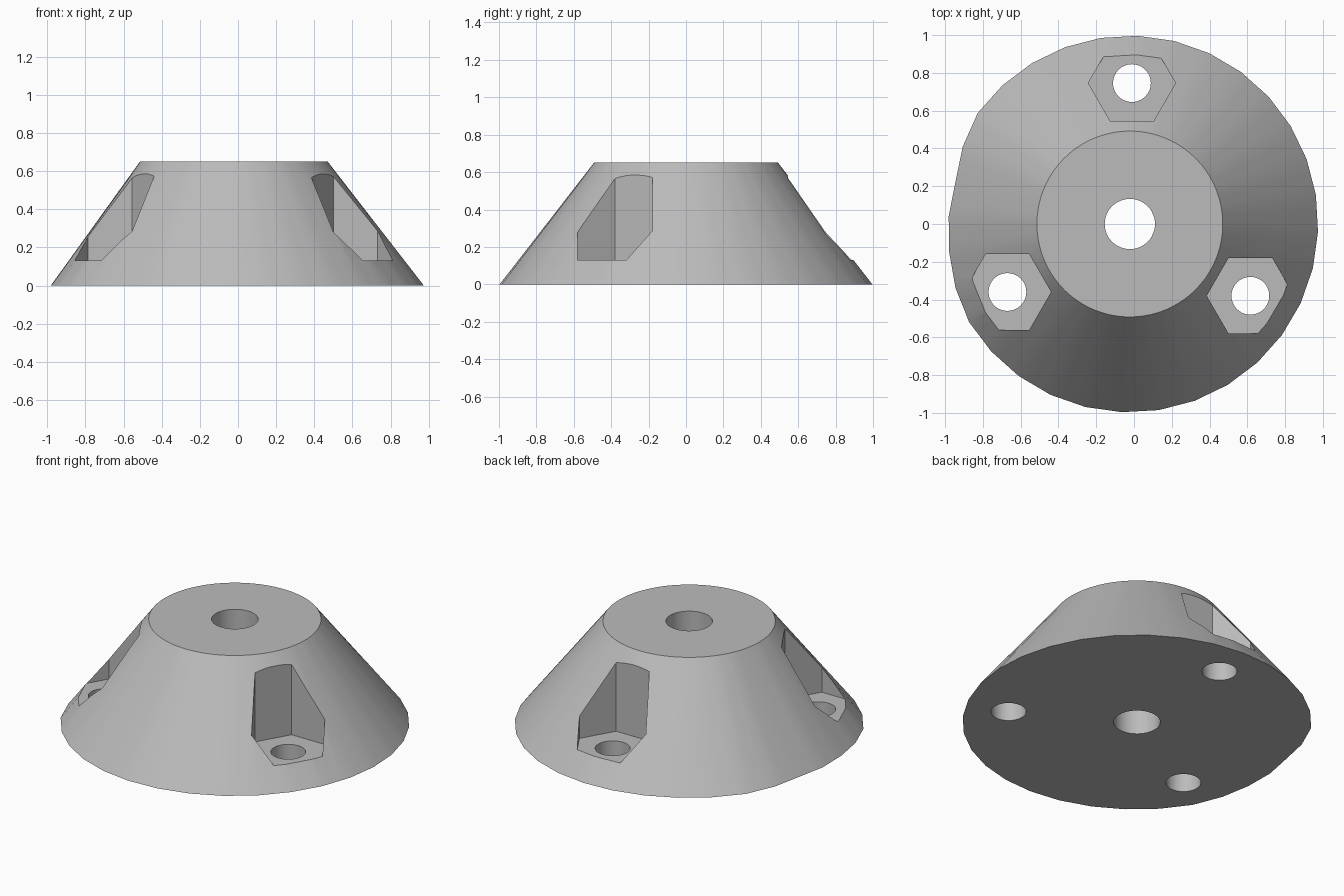
import bpy, bmesh
from math import sin, cos, radians, tau

cube = bpy.data.objects.get("Cube")
if cube:
    bpy.data.objects.remove(cube, do_unlink=True)

AXIS_X = -0.022
HEIGHT = 0.65
FLOOR = 0.13

grey = bpy.data.materials.new("plain grey")
grey.use_nodes = True
grey.diffuse_color = (0.5, 0.5, 0.5, 1)
grey.node_tree.nodes["Principled BSDF"].inputs["Base Color"].default_value = (0.5, 0.5, 0.5, 1)


def make_object(name, bm):
    bmesh.ops.recalc_face_normals(bm, faces=bm.faces)
    mesh = bpy.data.meshes.new(name)
    bm.to_mesh(mesh)
    bm.free()
    mesh.materials.append(grey)
    obj = bpy.data.objects.new(name, mesh)
    bpy.context.collection.objects.link(obj)
    return obj


def cutter(name, x, y, radius, sides, z0, z1):
    bm = bmesh.new()
    rings = [[bm.verts.new((x + radius * cos(tau * i / sides),
                            y + radius * sin(tau * i / sides), z))
              for i in range(sides)] for z in (z0, z1)]
    bm.faces.new(rings[0])
    bm.faces.new(rings[1])
    for i in range(sides):
        j = (i + 1) % sides
        bm.faces.new((rings[0][i], rings[0][j], rings[1][j], rings[1][i]))
    return make_object(name, bm)


# Tapered body: fine top circle on a coarser rim with one slightly worn-in side
SIDES, SPLIT = 32, 3
worn = {14: 0.975, 15: 0.95, 16: 0.96, 17: 0.968, 18: 0.983}


def rim_point(i):
    a = radians(-2.4 + i * 360 / SIDES)
    r = worn.get(i % SIDES, 0.997)
    return AXIS_X + r * cos(a), r * sin(a)


bm = bmesh.new()
rim, top = [], []
for i in range(SIDES):
    (ax, ay), (bx, by) = rim_point(i), rim_point(i + 1)
    for s in range(SPLIT):
        t = s / SPLIT
        a = radians(-2.4 + (i + t) * 360 / SIDES)
        rim.append(bm.verts.new((ax + (bx - ax) * t, ay + (by - ay) * t, 0)))
        top.append(bm.verts.new((AXIS_X + 0.492 * cos(a), 0.492 * sin(a), HEIGHT)))
bm.faces.new(rim)
bm.faces.new(top)
for i in range(len(rim)):
    j = (i + 1) % len(rim)
    bm.faces.new((rim[i], rim[j], top[j], top[i]))
body = make_object("tapered_body", bm)

# Centre bore, three hexagonal nut pockets and their bolt holes
cutters = [cutter("centre_bore_cutter", AXIS_X, 0, 0.133, 48, -0.1, 1)]
for side, x, y in (("back", -0.011, 0.746), ("right", -0.67, -0.36), ("left", 0.616, -0.38)):
    cutters.append(cutter(side + "_pocket_cutter", x, y, 0.231, 6, FLOOR, 1))
    cutters.append(cutter(side + "_bolt_hole_cutter", x, y, 0.1, 40, -0.1, 0.9))

bpy.context.view_layer.objects.active = body
body.select_set(True)
for c in cutters:
    mod = body.modifiers.new(c.name, "BOOLEAN")
    mod.operation = "DIFFERENCE"
    mod.solver = "EXACT"
    mod.object = c
    bpy.ops.object.modifier_apply(modifier=mod.name)
for c in cutters:
    bpy.data.objects.remove(c, do_unlink=True)

bpy.ops.object.shade_smooth_by_angle(angle=radians(25))
